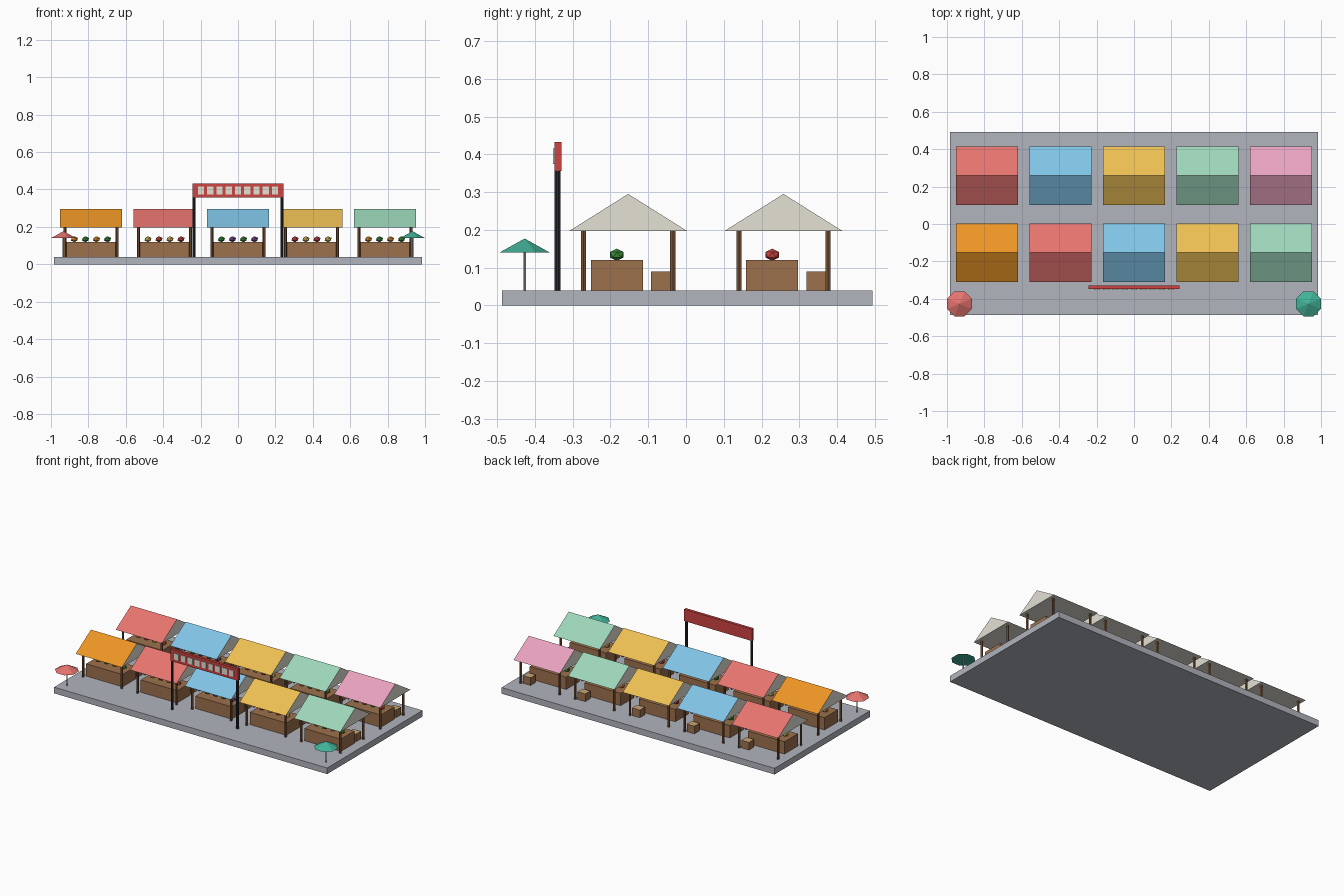
import bpy, bmesh, math
from mathutils import Matrix

if "Cube" in bpy.data.objects:
    bpy.data.objects.remove(bpy.data.objects["Cube"])


def mat(name, rgb):
    m = bpy.data.materials.new(name)
    m.diffuse_color = [(c / 255) ** 2.2 for c in rgb] + [1]
    m.use_nodes = True
    m.node_tree.nodes["Principled BSDF"].inputs["Base Color"].default_value = m.diffuse_color
    return m


STONE = mat("stone", (176, 179, 188))
WOOD = mat("wood", (156, 112, 78))
POST = mat("post_wood", (122, 86, 58))
TAN = mat("crate_top", (200, 165, 115))
CREAM = mat("cream", (228, 224, 212))
DARK = mat("dark_metal", (48, 50, 58))
POLE = mat("pole_metal", (170, 170, 170))
SIGN = mat("sign_red", (205, 70, 68))
TEAL = mat("teal", (68, 178, 152))
CLOTH = [mat("cloth_" + n, c) for n, c in (
    ("orange", (236, 148, 40)), ("red", (229, 115, 110)), ("blue", (127, 195, 230)),
    ("yellow", (236, 190, 84)), ("mint", (155, 213, 184)), ("pink", (232, 160, 188)))]
GREEN = mat("leaf_green", (62, 140, 62))
RED = mat("fruit_red", (205, 75, 70))
ORANGE = mat("fruit_orange", (232, 145, 50))
PURPLE = mat("fruit_purple", (120, 75, 150))
YELLOW = mat("fruit_yellow", (225, 200, 100))
GOODS = [(ORANGE, GREEN), (YELLOW, RED), (GREEN, PURPLE), (RED, YELLOW), (ORANGE, GREEN), (GREEN, RED)]


def finish(name, bm, *mats):
    me = bpy.data.meshes.new(name)
    bm.to_mesh(me)
    bm.free()
    for m in mats:
        me.materials.append(m)
    ob = bpy.data.objects.new(name, me)
    bpy.context.collection.objects.link(ob)
    return ob


def box(name, x, y, z0, sx, sy, sz, *mats):
    bm = bmesh.new()
    bmesh.ops.create_cube(bm, size=1, matrix=Matrix.Translation((x, y, z0 + sz / 2))
                          @ Matrix.Diagonal((sx, sy, sz, 1)))
    if len(mats) > 1:  # second material goes on the top face
        bm.normal_update()
        for f in bm.faces:
            f.material_index = int(f.normal.z > 0.5)
    return finish(name, bm, *mats)


def cone(name, x, y, z0, z1, r1, r2, n, m):
    bm = bmesh.new()
    bmesh.ops.create_cone(bm, cap_ends=True, segments=n, radius1=r1, radius2=r2, depth=z1 - z0,
                          matrix=Matrix.Translation((x, y, (z0 + z1) / 2))
                          @ Matrix.Rotation(math.pi / n, 4, 'Z'))
    return finish(name, bm, m)


def roof(name, x, y, m):
    # gabled prism: cloth slopes, cream gables and underside
    w, d, z0, z1 = 0.166, 0.156, 0.197, 0.295
    bm = bmesh.new()
    ends = [[bm.verts.new((x + s * w, y + dy, z)) for dy, z in ((-d, z0), (d, z0), (0, z1))]
            for s in (-1, 1)]
    a, b = ends
    bm.faces.new(a)
    bm.faces.new(b)
    for i in range(3):
        j = (i + 1) % 3
        f = bm.faces.new((a[i], a[j], b[j], b[i]))
        f.material_index = int(i > 0)
    bmesh.ops.recalc_face_normals(bm, faces=bm.faces[:])
    return finish(name, bm, CREAM, m)


def fruit(name, x, y, z, m):
    bm = bmesh.new()
    bmesh.ops.create_icosphere(bm, subdivisions=1, radius=0.021,
                               matrix=Matrix.Translation((x, y, z)) @ Matrix.Diagonal((1, 1, 0.77, 1)))
    return finish(name, bm, m)


def stall(x, y, k):
    roof("stall_roof", x, y, CLOTH[k])
    for sx in (-1, 1):
        for sy in (-1, 1):
            cone("stall_post", x + sx * 0.14, y + sy * 0.118, 0.04, 0.2, 0.008, 0.008, 6, POST)
    box("counter", x, y - 0.03, 0.04, 0.262, 0.138, 0.08, WOOD)
    box("crate", x + 0.1, y + 0.087, 0.04, 0.055, 0.052, 0.05, WOOD, TAN)
    for i in range(4):
        fruit("produce", x + (i - 1.5) * 0.059, y - 0.03, 0.134, GOODS[k][i % 2])


# paved base
box("pavement", 0, 0.003, 0, 1.966, 0.98, 0.04, STONE)

# two rows of five stalls
for row, y in enumerate((-0.153, 0.258)):
    for i in range(5):
        stall((i - 2) * 0.393, y, i + row)

# entrance gate with sign board and blank tiles
for s in (-1, 1):
    cone("gate_post", s * 0.235, -0.34, 0.04, 0.37, 0.008, 0.008, 8, DARK)
box("gate_sign", 0, -0.339, 0.356, 0.488, 0.018, 0.077, SIGN)
for i in range(9):
    box("sign_tile", (i - 4) * 0.0495, -0.349, 0.374, 0.034, 0.006, 0.041, CREAM)

# corner parasols
for s, m in ((-1, CLOTH[1]), (1, TEAL)):
    cone("parasol_pole", s * 0.933, -0.427, 0.04, 0.15, 0.004, 0.004, 6, POLE)
    cone("parasol_canopy", s * 0.933, -0.427, 0.14, 0.177, 0.072, 0, 8, m)
